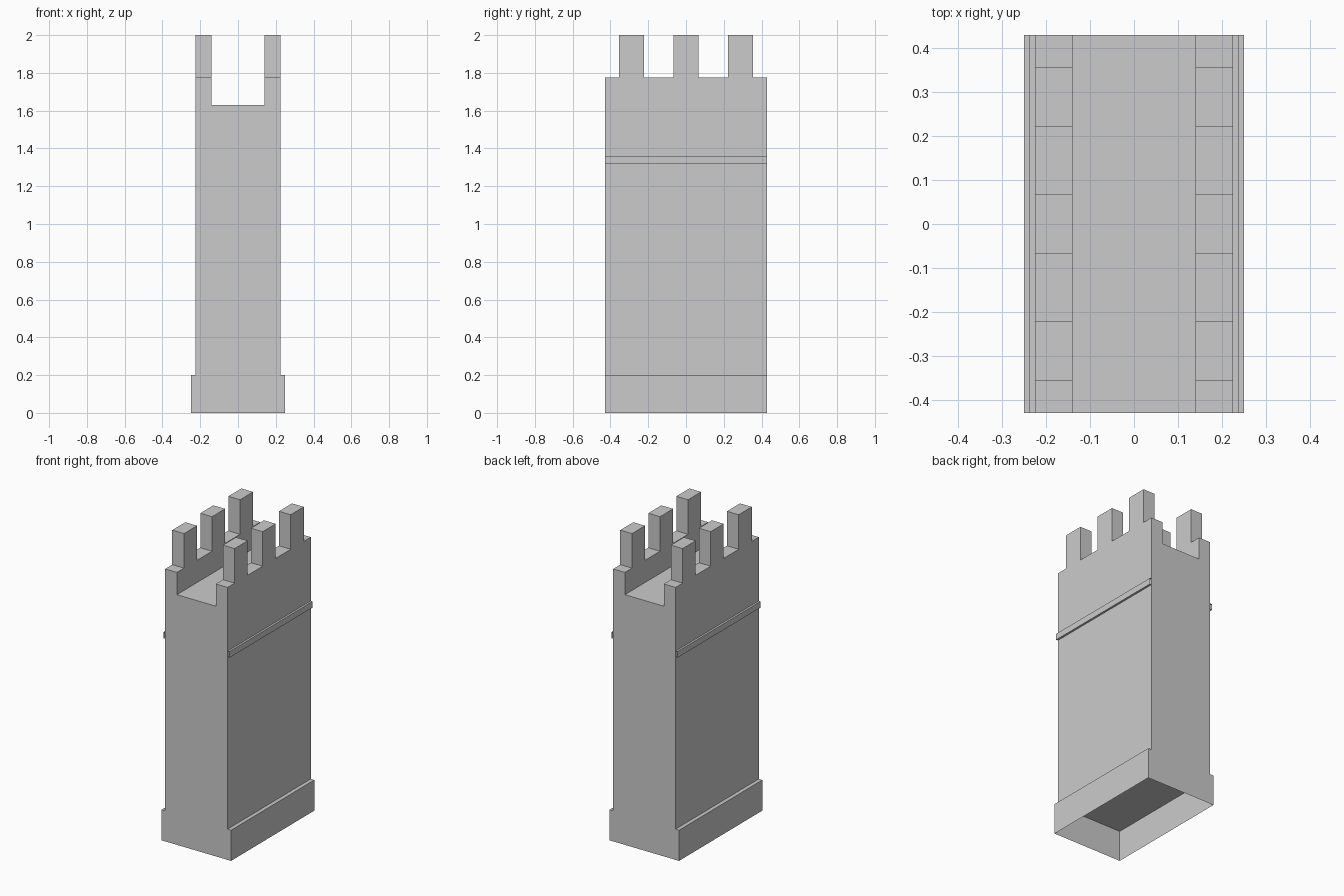
import bpy, bmesh
from mathutils import Vector

if "Cube" in bpy.data.objects:
    bpy.data.objects.remove(bpy.data.objects["Cube"])

HALF_X, HALF_Y = 0.225, 0.4285
WALL_IN, FLOOR_Z, WALL_Z, TOP_Z = 0.14, 1.63, 1.775, 2.0
BASE_X, BASE_Z = 0.25, 0.2
MERLON_HALF, MERLON_STEP = 0.067, 0.2885


def finish(name, bm):
    mesh = bpy.data.meshes.new(name)
    bm.to_mesh(mesh)
    bm.free()
    obj = bpy.data.objects.new(name, mesh)
    bpy.context.collection.objects.link(obj)
    return obj


def open_box(name, lo, hi, open_sides):
    """Box shell without the faces that look along open_sides."""
    bm = bmesh.new()
    bmesh.ops.create_cube(bm, size=1)
    lo, hi = Vector(lo), Vector(hi)
    gone = [f for f in bm.faces
            if any(f.normal.dot(Vector(s)) > 0.9 for s in open_sides)]
    bmesh.ops.delete(bm, geom=gone, context='FACES')
    for v in bm.verts:
        v.co = Vector(a + (b - a) * (c + 0.5) for a, b, c in zip(lo, hi, v.co))
    return finish(name, bm)


# Tower body: U-shaped section swept from front to back
section = [(-HALF_X, BASE_Z), (HALF_X, BASE_Z), (HALF_X, WALL_Z), (WALL_IN, WALL_Z),
           (WALL_IN, FLOOR_Z), (-WALL_IN, FLOOR_Z), (-WALL_IN, WALL_Z), (-HALF_X, WALL_Z)]
stations = [-HALF_Y, HALF_Y]
for i in (-1, 0, 1):
    stations += [i * MERLON_STEP - MERLON_HALF, i * MERLON_STEP + MERLON_HALF]
stations.sort()

bm = bmesh.new()
rings = [[bm.verts.new((x, y, z)) for x, z in section] for y in stations]
bm.faces.new(rings[0])
bm.faces.new(rings[-1][::-1])
n = len(section)
merlon_tops, underside = [], []
for s, (a, b) in enumerate(zip(rings, rings[1:])):
    for k in range(n):
        j = (k + 1) % n
        face = bm.faces.new((a[k], b[k], b[j], a[j]))
        if k == 0:
            underside.append(face)
        elif k in (2, 6) and s % 2 == 1:
            merlon_tops.append(face)
bmesh.ops.delete(bm, geom=underside, context='FACES_ONLY')
bmesh.ops.recalc_face_normals(bm, faces=bm.faces)

# Merlons: raised from the wall tops
raised = bmesh.ops.extrude_discrete_faces(bm, faces=merlon_tops)['faces']
for v in {v for f in raised for v in f.verts}:
    v.co.z = TOP_Z
bmesh.ops.dissolve_limit(bm, angle_limit=0.01, verts=bm.verts, edges=bm.edges)
finish("tower_body", bm)

# Plinth: hollow, open underneath
open_box("plinth", (-BASE_X, -HALF_Y, 0), (BASE_X, HALF_Y, BASE_Z), [(0, 0, -1)])

# String course: thin open-ended ledge on both long sides
band = open_box("string_course", (HALF_X, -HALF_Y, 1.32), (0.238, HALF_Y, 1.36),
                [(-1, 0, 0), (0, 1, 0), (0, -1, 0)])
mirror = band.modifiers.new("mirror", 'MIRROR')
mirror.use_mirror_merge = False
